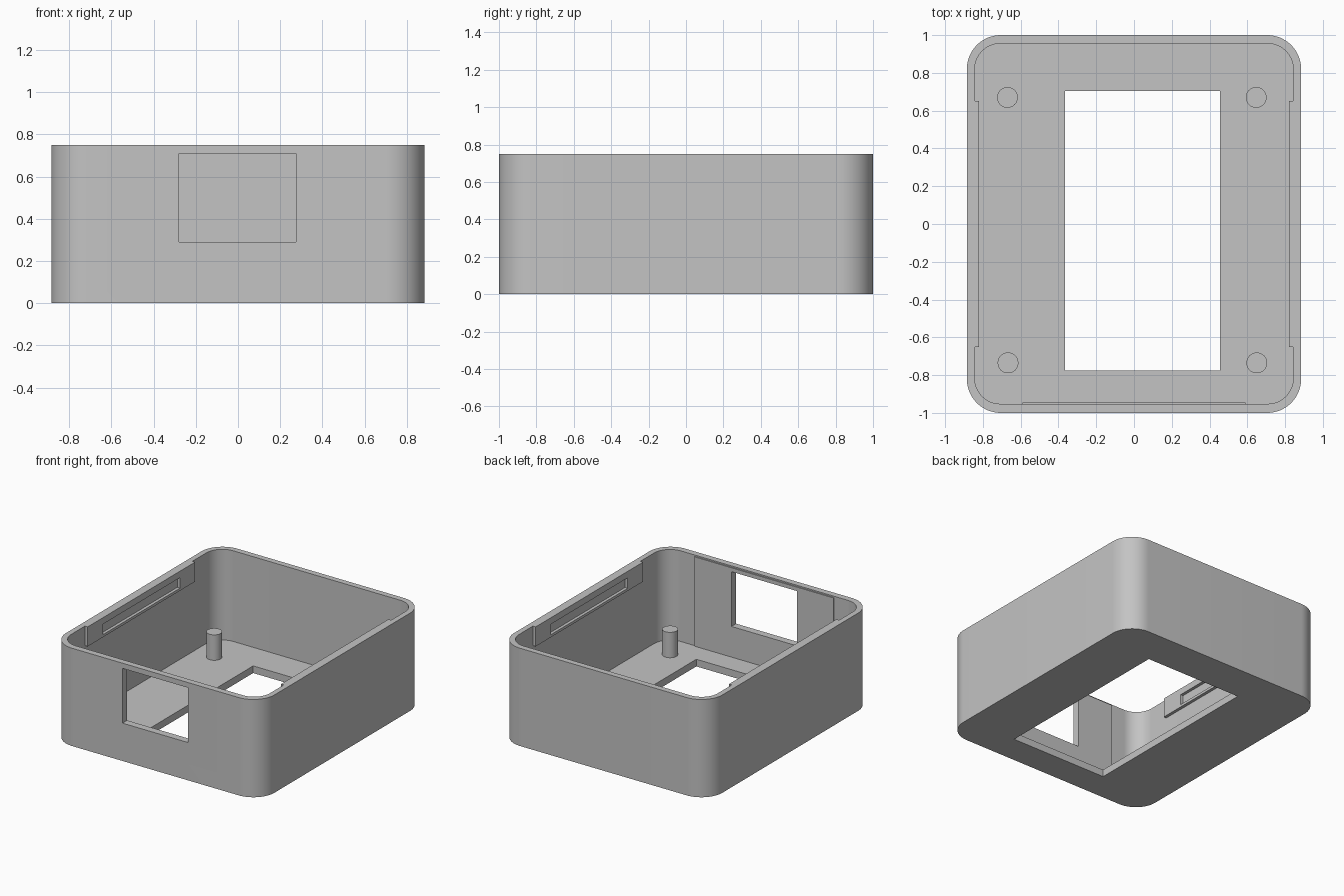
import bpy
import bmesh
import math

cube = bpy.data.objects.get("Cube")
if cube:
    bpy.data.objects.remove(cube, do_unlink=True)

grey = bpy.data.materials.new("plain grey plastic")
grey.use_nodes = True
colour = (0.55, 0.55, 0.55, 1)
grey.diffuse_color = colour
grey.node_tree.nodes["Principled BSDF"].inputs["Base Color"].default_value = colour

HEIGHT = 0.75
FLOOR = 0.055


def prism(name, outline, z0, z1):
    """Extrude a flat outline from z0 up to z1."""
    bm = bmesh.new()
    base = bm.faces.new([bm.verts.new((x, y, z0)) for x, y in outline])
    top = bmesh.ops.extrude_face_region(bm, geom=[base])["geom"]
    moved = [v for v in top if isinstance(v, bmesh.types.BMVert)]
    bmesh.ops.translate(bm, verts=moved, vec=(0, 0, z1 - z0))
    bmesh.ops.recalc_face_normals(bm, faces=bm.faces)
    mesh = bpy.data.meshes.new(name)
    bm.to_mesh(mesh)
    bm.free()
    mesh.materials.append(grey)
    obj = bpy.data.objects.new(name, mesh)
    bpy.context.collection.objects.link(obj)
    return obj


def box(name, x0, x1, y0, y1, z0, z1):
    return prism(name, [(x0, y0), (x1, y0), (x1, y1), (x0, y1)], z0, z1)


def rounded(x0, x1, y0, y1, r, steps=16):
    """Outline of a rectangle with round corners."""
    centres = [(x1 - r, y1 - r), (x0 + r, y1 - r), (x0 + r, y0 + r), (x1 - r, y0 + r)]
    points = []
    for i, (cx, cy) in enumerate(centres):
        for k in range(steps + 1):
            a = math.pi / 2 * (i + k / steps)
            points.append((cx + r * math.cos(a), cy + r * math.sin(a)))
    return points


def cut(obj, cutters):
    """Subtract the cutters, then discard them."""
    bpy.context.view_layer.objects.active = obj
    for cutter in cutters:
        cutter.hide_render = True
        mod = obj.modifiers.new("cut", "BOOLEAN")
        mod.operation = "DIFFERENCE"
        mod.solver = "EXACT"
        mod.object = cutter
        bpy.ops.object.modifier_apply(modifier=mod.name)
        bpy.data.objects.remove(cutter, do_unlink=True)


def smooth(obj):
    bpy.ops.object.select_all(action="DESELECT")
    obj.select_set(True)
    bpy.context.view_layer.objects.active = obj
    bpy.ops.object.shade_smooth_by_angle(angle=math.radians(30))


def port_cutter():
    return box("port_cutter", -0.28, 0.275, -1.1, -0.8, 0.29, 0.71)


# Open tray with a floor window and a front port
case = prism("case_shell", rounded(-0.885, 0.885, -1, 1, 0.18), 0, HEIGHT)
cut(case, [
    prism("cavity_cutter", rounded(-0.843, 0.843, -0.952, 0.955, 0.135), FLOOR, 1),
    box("floor_window_cutter", -0.365, 0.455, -0.775, 0.705, -0.2, 0.2),
    port_cutter(),
])
smooth(case)

# Thin thickening inside the front wall around the port
pad = box("front_wall_pad", -0.59, 0.59, -0.952, -0.944, FLOOR, 0.74)
cut(pad, [port_cutter()])

# Slotted retaining rails along the top of both side walls
for side, label in ((1, "left"), (-1, "right")):
    x0, x1 = sorted((side * 0.82, side * 0.843))
    rail = box(label + "_rail", x0, x1, -0.65, 0.65, 0.6, HEIGHT)
    s0, s1 = sorted((side * 0.8, side * 0.86))
    cut(rail, [box("slot_cutter", s0, s1, -0.465, 0.47, 0.62, 0.7)])

# Mounting posts standing on the floor
for label, x, y in (("back_right", -0.67, 0.67), ("back_left", 0.647, 0.67),
                    ("front_right", -0.667, -0.735), ("front_left", 0.65, -0.735)):
    r = 0.055
    post = prism(label + "_post", rounded(x - r, x + r, y - r, y + r, r * 0.999, 8),
                 FLOOR, 0.25)
    smooth(post)
